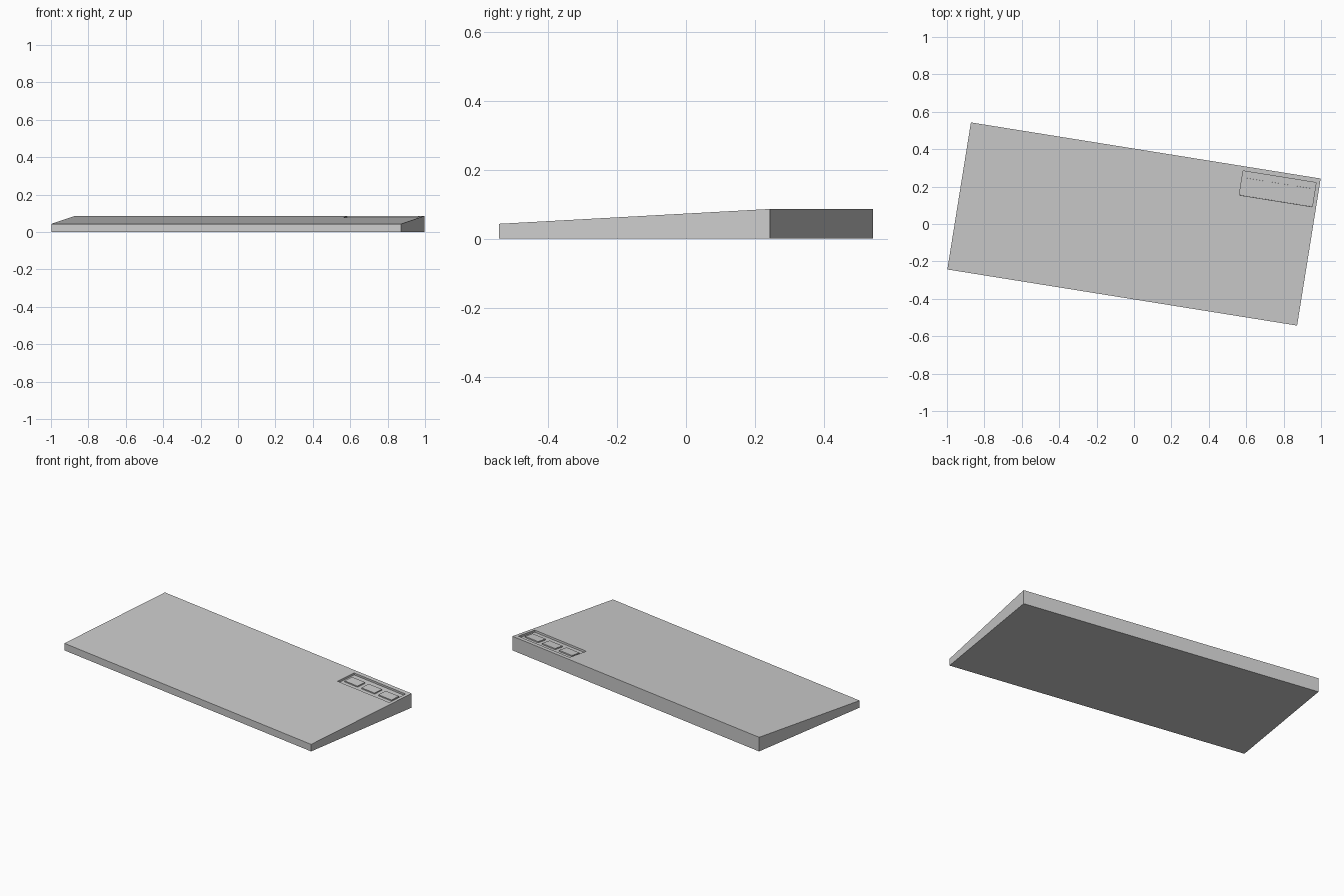
import bpy, math
from mathutils import Matrix, Vector

if "Cube" in bpy.data.objects:
    bpy.data.objects.remove(bpy.data.objects["Cube"])

L, W = 1.894, 0.796            # slab length and depth
Z_FRONT, Z_BACK = 0.043, 0.086
TURN = Matrix.Rotation(-math.atan2(0.30, 1.87), 4, 'Z')
SLOPE = math.atan2(Z_BACK - Z_FRONT, W)


def add_mesh(name, verts, faces):
    me = bpy.data.meshes.new(name)
    me.from_pydata(verts, [], faces)
    ob = bpy.data.objects.new(name, me)
    bpy.context.collection.objects.link(ob)
    return ob


BOX_FACES = [(0, 3, 2, 1), (4, 5, 6, 7), (0, 1, 5, 4),
             (1, 2, 6, 5), (2, 3, 7, 6), (3, 0, 4, 7)]


def tilted_box(name, x, y, sx, sy, low, high):
    """Box lying on the sloping top; low and high are measured from that surface."""
    z = Z_FRONT + (y + W / 2) * math.tan(SLOPE)
    m = TURN @ Matrix.Translation((x, y, z)) @ Matrix.Rotation(SLOPE, 4, 'X')
    ring = [(-1, -1), (1, -1), (1, 1), (-1, 1)]
    pts = [m @ Vector((a * sx / 2, b * sy / 2, h)) for h in (low, high) for a, b in ring]
    return add_mesh(name, pts, BOX_FACES)


# wedge-shaped body, turned slightly in plan
ring = [(-L / 2, -W / 2), (L / 2, -W / 2), (L / 2, W / 2), (-L / 2, W / 2)]
pts = [TURN @ Vector((x, y, 0)) for x, y in ring]
pts += [TURN @ Vector((x, y, Z_FRONT if y < 0 else Z_BACK)) for x, y in ring]
body = add_mesh("keyboard_body", pts, BOX_FACES)

# shallow recess in the back right corner
PX, PY = 0.7286, 0.307
cutter = tilted_box("recess_cutter", PX, PY, 0.395, 0.131, -0.012, 0.03)
cutter.hide_render = True
cutter.hide_set(True)
mod = body.modifiers.new("recess", 'BOOLEAN')
mod.operation = 'DIFFERENCE'
mod.solver = 'EXACT'
mod.object = cutter

# three raised buttons on the recess floor
for i in (-1, 0, 1):
    tilted_box(f"button_{i + 2}", PX + i * 0.13, PY, 0.1, 0.06, -0.013, -0.005)
